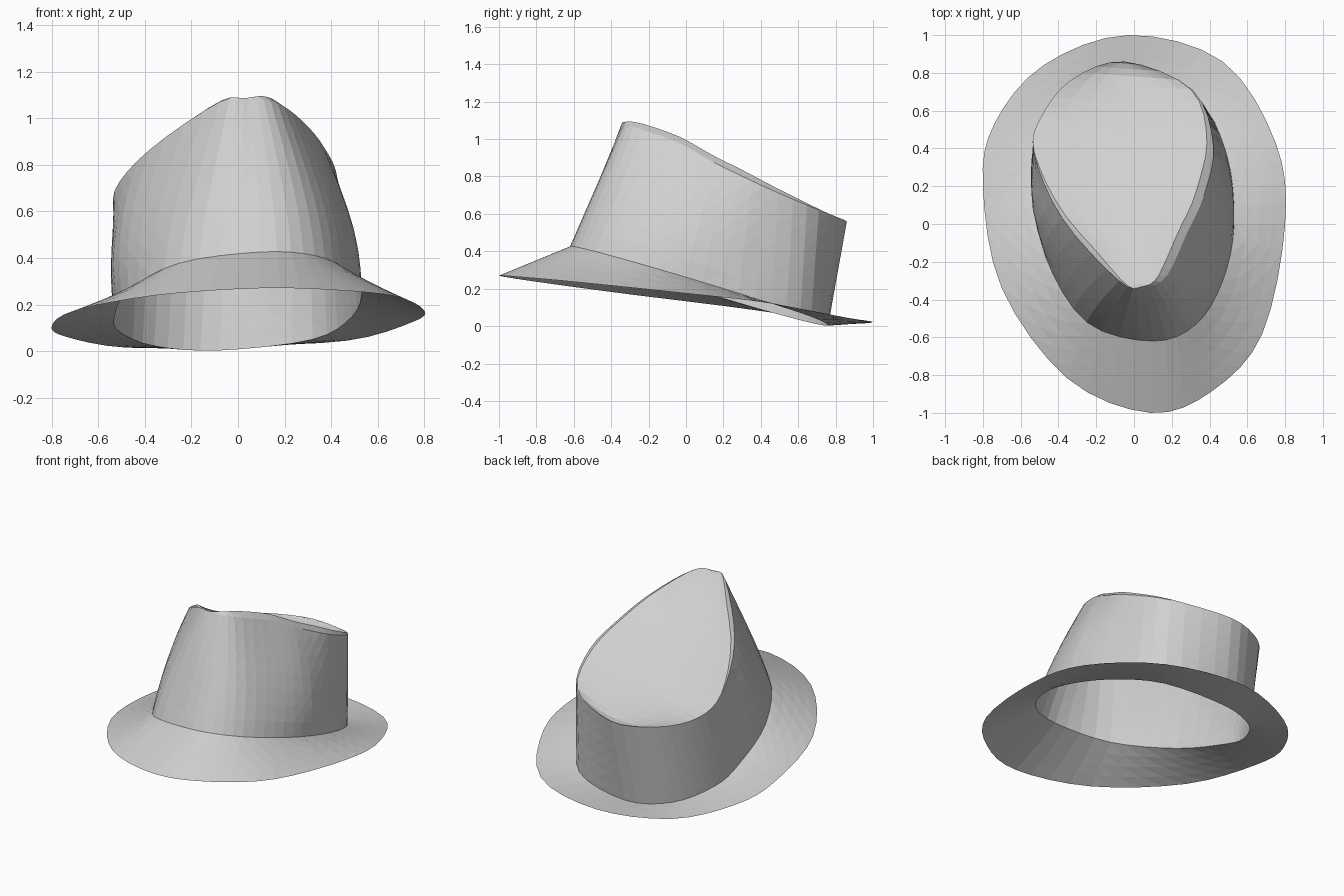
import bpy, bmesh
from mathutils import Vector

cube = bpy.data.objects.get("Cube")
if cube:
    bpy.data.objects.remove(cube, do_unlink=True)

STEPS = 4          # subdivisions between neighbouring outline points
WALL_ROWS = 7
BRIM_ROWS = 4
LID_COLUMNS = 8

felt = bpy.data.materials.new("grey felt")
felt.use_nodes = True
GREY = (0.63, 0.63, 0.63, 1)
felt.diffuse_color = GREY
felt.node_tree.nodes["Principled BSDF"].inputs["Base Color"].default_value = GREY


def clamp(value):
    return max(0, min(1, value))


def smooth_loop(points):
    """Closed Catmull-Rom curve through the outline points."""
    points = [Vector(p) for p in points]
    count, loop = len(points), []
    for i in range(count):
        a, b, c, d = (points[(i + k) % count] for k in (-1, 0, 1, 2))
        for s in range(STEPS):
            t = s / STEPS
            loop.append(b + (c - a) * t / 2
                        + (a * 2 - b * 5 + c * 4 - d) * t ** 2 / 2
                        + (b * 3 - a - c * 3 + d) * t ** 3 / 2)
    return loop


def blend(lower, upper, rows, bulge=0):
    """Rings from one loop to another; the front sides may swell midway."""
    rings = []
    for r in range(rows + 1):
        t = r / rows
        ring = [a.lerp(b, t) for a, b in zip(lower, upper)]
        for p in ring:
            p.x *= 1 + bulge * 4 * t * (1 - t) * clamp((0.4 - p.y) * 3)
        rings.append(ring)
    return rings


def add_grid(bm, rows, closed):
    """Quads between consecutive rows of points."""
    verts = [[bm.verts.new(p) for p in row] for row in rows]
    for low, high in zip(verts, verts[1:]):
        n = len(low)
        for i in range(n if closed else n - 1):
            j = (i + 1) % n
            bm.faces.new((low[i], low[j], high[j], high[i]))


def make_object(name, bm):
    bmesh.ops.remove_doubles(bm, verts=bm.verts, dist=0.0005)
    bmesh.ops.triangulate(bm, faces=bm.faces)
    mesh = bpy.data.meshes.new(name)
    bm.to_mesh(mesh)
    bm.free()
    mesh.materials.append(felt)
    obj = bpy.data.objects.new(name, mesh)
    bpy.context.collection.objects.link(obj)


# Outlines run from the front, round the left side, to the back and on
brim_outline = [(0.09, -1, 0.27), (0.42, -0.88, 0.262), (0.68, -0.58, 0.235), (0.8, 0, 0.175),
                (0.75, 0.43, 0.125), (0.47, 0.86, 0.045), (-0.03, 1, 0.022), (-0.48, 0.84, 0.015),
                (-0.74, 0.53, 0.062), (-0.8, 0.2, 0.108), (-0.7, -0.34, 0.175), (-0.35, -0.82, 0.24)]
base_outline = [(0.1, -0.62), (0.33, -0.53), (0.47, -0.3), (0.53, 0), (0.49, 0.37), (0.32, 0.67),
                (-0.08, 0.76), (-0.36, 0.65), (-0.51, 0.42), (-0.53, 0.2), (-0.47, -0.17), (-0.25, -0.52)]
rim_outline = [(0.05, -0.335, 1.08), (0.17, -0.28, 1.065), (0.28, -0.05, 0.985), (0.37, 0.15, 0.875),
               (0.42, 0.42, 0.745), (0.31, 0.71, 0.62), (-0.05, 0.86, 0.56), (-0.33, 0.765, 0.56),
               (-0.49, 0.57, 0.59), (-0.53, 0.38, 0.69), (-0.38, 0.03, 0.865), (-0.08, -0.3, 1.07)]

edge = smooth_loop(brim_outline)
base = smooth_loop([(x, y, 0.235 + 0.05 * x - 0.3 * y) for x, y in base_outline])
rim = smooth_loop(rim_outline)

# Brim: a thin sloping sheet
bm = bmesh.new()
add_grid(bm, blend(edge, base, BRIM_ROWS), True)
make_object("brim", bm)

# Crown wall
bm = bmesh.new()
add_grid(bm, blend(base, rim, WALL_ROWS, 0.08), True)

# Pinched ridge along the front sides of the rim, stronger on the left
ridge = []
for p in rim:
    reach = 0.8 if p.x > 0 else 0.4
    strength = clamp((reach - p.y) * 2) * clamp(abs(p.x) * 5)
    shift = Vector((-0.045, 0.01, 0.03)) if p.x > 0 else Vector((0.03, 0.01, 0.02))
    ridge.append(p + shift * strength)
add_grid(bm, [rim, ridge], True)

# Lid: strips across the ridge, slightly hollow in the middle
size = len(ridge)
half = size // 2
lid = []
for c in range(LID_COLUMNS + 1):
    t = c / LID_COLUMNS
    column = []
    for i in range(half + 1):
        right, left = ridge[i], ridge[-i % size]
        p = right.lerp(left, t)
        p.z -= 0.15 * t * (1 - t) * clamp((right - left).length * 2)
        column.append(p)
    lid.append(column)
add_grid(bm, lid, False)
make_object("crown", bm)
